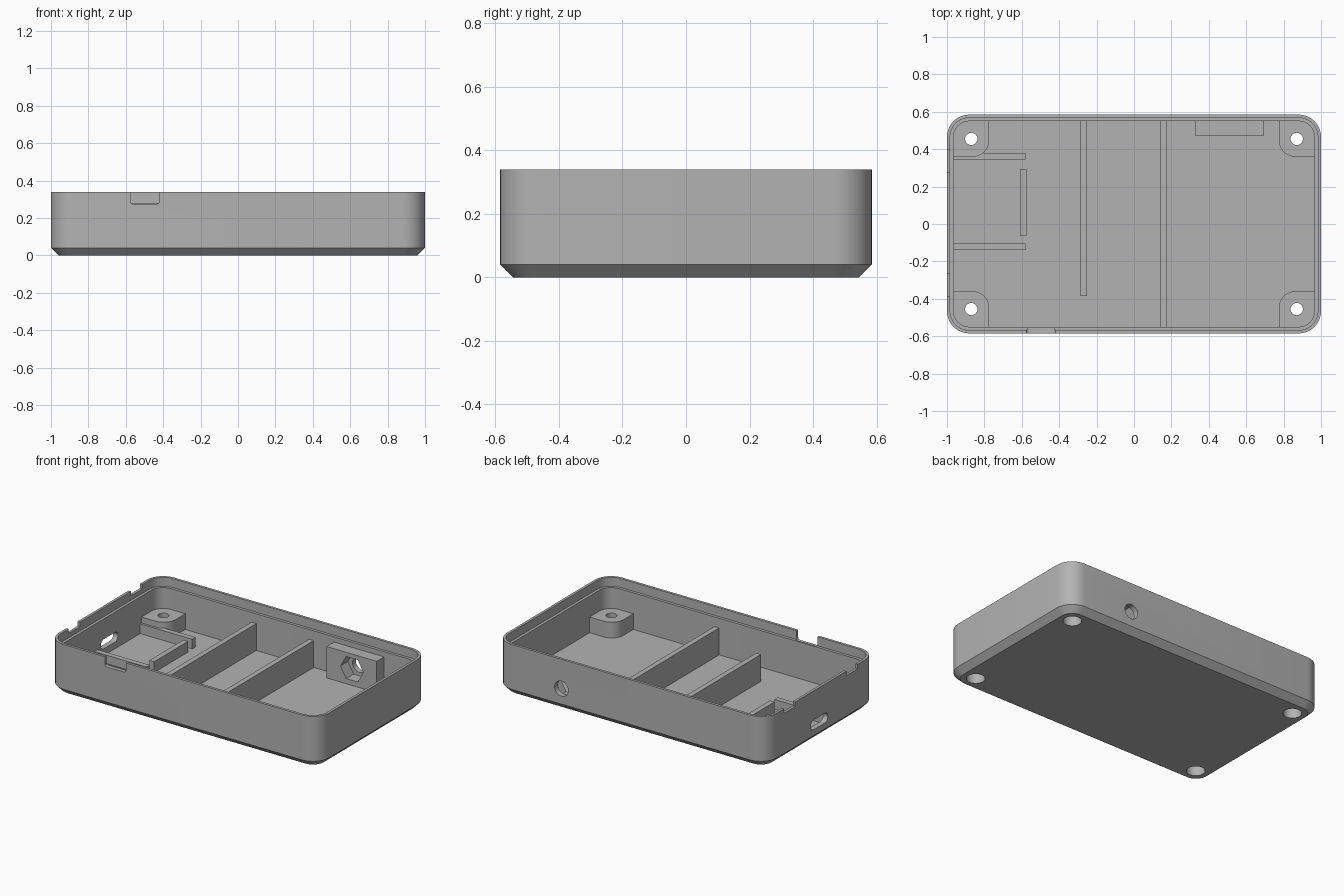
import bpy, bmesh, math

if "Cube" in bpy.data.objects:
    bpy.data.objects.remove(bpy.data.objects["Cube"])

HX, HY, H = 1.0, 0.585, 0.34      # outer half sizes and height
WALL, LIP, FLOOR, LEDGE = 0.035, 0.017, 0.035, 0.28
R = 0.12                          # outer corner radius

grey = bpy.data.materials.new("grey plastic")
grey.diffuse_color = (0.45, 0.45, 0.45, 1)
grey.use_nodes = True
grey.node_tree.nodes["Principled BSDF"].inputs["Base Color"].default_value = grey.diffuse_color


def make(name, bm):
    bmesh.ops.recalc_face_normals(bm, faces=bm.faces)
    me = bpy.data.meshes.new(name)
    bm.to_mesh(me)
    bm.free()
    ob = bpy.data.objects.new(name, me)
    bpy.context.collection.objects.link(ob)
    me.materials.append(grey)
    return ob


def rounded(x0, x1, y0, y1, radii, seg=10):
    """Rounded rectangle outline; radii run from the upper right counterclockwise."""
    pts = []
    corners = [(x1, y1, -1, -1), (x0, y1, 1, -1), (x0, y0, 1, 1), (x1, y0, -1, 1)]
    for k, (cx, cy, sx, sy) in enumerate(corners):
        r = radii[k]
        if r == 0:
            pts.append((cx, cy))
            continue
        for i in range(seg + 1):
            a = math.pi / 2 * (k + i / seg)
            pts.append((cx + sx * r + r * math.cos(a), cy + sy * r + r * math.sin(a)))
    return pts


def circle(cx, cy, r, n=32):
    return [(cx + r * math.cos(2 * math.pi * i / n), cy + r * math.sin(2 * math.pi * i / n))
            for i in range(n)]


def loft(name, rings):
    """Closed solid through a list of equally sized 3D rings."""
    bm = bmesh.new()
    loops = [[bm.verts.new(p) for p in ring] for ring in rings]
    n = len(loops[0])
    for a, b in zip(loops, loops[1:]):
        for i in range(n):
            j = (i + 1) % n
            bm.faces.new((a[i], a[j], b[j], b[i]))
    bm.faces.new(loops[0][::-1])
    bm.faces.new(loops[-1])
    return make(name, bm)


def prism(name, pts, axis, t0, t1):
    place = {"x": lambda u, v, t: (t, u, v),
             "y": lambda u, v, t: (u, t, v),
             "z": lambda u, v, t: (u, v, t)}[axis]
    return loft(name, [[place(u, v, t) for u, v in pts] for t in (t0, t1)])


def box(name, x0, x1, y0, y1, z0, z1):
    return prism(name, [(x0, y0), (x1, y0), (x1, y1), (x0, y1)], "z", z0, z1)


def cut(ob, cutters):
    bpy.context.view_layer.objects.active = ob
    for c in cutters:
        m = ob.modifiers.new("cut", "BOOLEAN")
        m.operation, m.solver, m.object = "DIFFERENCE", "EXACT", c
        bpy.ops.object.modifier_apply(modifier=m.name)


# Tray shell: chamfered base, thin lip, ledge and floor
steps = [(0, 0.04), (0.04, 0), (H, 0), (H, LIP), (LEDGE, LIP), (LEDGE, WALL), (FLOOR, WALL)]
shell = loft("tray_shell", [
    [(x, y, z) for x, y in rounded(-HX + d, HX - d, -HY + d, HY - d, [R - d] * 4)]
    for z, d in steps])
parts = [shell]

# Corner screw posts with counterbored holes
screw_cutters = []
for sx in (1, -1):
    for sy in (1, -1):
        outline = rounded(0.775, 0.975, 0.36, 0.56, [0.092, 0, 0.085, 0])
        post = prism("screw_post", [(sx * x, sy * y) for x, y in outline], "z", 0.025, 0.14)
        hole = prism("hole_cutter", circle(sx * 0.87, sy * 0.455, 0.033), "z", -0.05, 0.3)
        bore = prism("bore_cutter", circle(sx * 0.87, sy * 0.455, 0.057), "z", -0.05, 0.085)
        cut(post, [hole, bore])
        screw_cutters += [hole, bore]
        parts.append(post)

# Dividers
parts.append(box("long_divider", 0.14, 0.175, -0.56, 0.56, 0.025, 0.215))
parts.append(box("short_divider", -0.285, -0.25, -0.385, 0.56, 0.025, 0.215))

# Small board holder: two rails and an end stop
for y in (-0.14, 0.345):
    parts.append(box("board_rail", -0.975, -0.58, y, y + 0.035, 0.025, 0.1))
parts.append(box("board_stop", -0.61, -0.575, -0.065, 0.295, 0.025, 0.107))

# Nut block with hexagonal pocket
block = box("nut_block", 0.325, 0.695, 0.472, 0.56, 0.025, 0.245)
hexagon = prism("hex_cutter", circle(0.512, 0.143, 0.085, 6), "y", 0.4, 0.552)
bolt = prism("bolt_cutter", circle(0.512, 0.143, 0.05), "y", 0.4, 0.7)
cut(block, [hexagon, bolt])
parts.append(block)

# Port slot in the left wall, and notches in the lip
slot = prism("slot_cutter", rounded(-0.07, 0.11, 0.08, 0.145, [0.032] * 4), "x", -1.1, -0.94)
front_notch = prism("front_notch_cutter",
                    rounded(-0.575, -0.42, 0.275, 0.4, [0.015] * 4, 5), "y", -0.7, -0.56)
side_notches = [box("side_notch_cutter", -1.1, -0.978, y, y + 0.12, 0.31, 0.4)
                for y in (-0.385, 0.275)]
shell_cutters = screw_cutters + [bolt, slot, front_notch] + side_notches
cut(shell, shell_cutters)

# Remove the helpers and shade
for c in shell_cutters + [hexagon]:
    bpy.data.objects.remove(c)
for ob in parts:
    bpy.ops.object.select_all(action="DESELECT")
    ob.select_set(True)
    bpy.context.view_layer.objects.active = ob
    bpy.ops.object.shade_smooth_by_angle(angle=math.radians(30))
